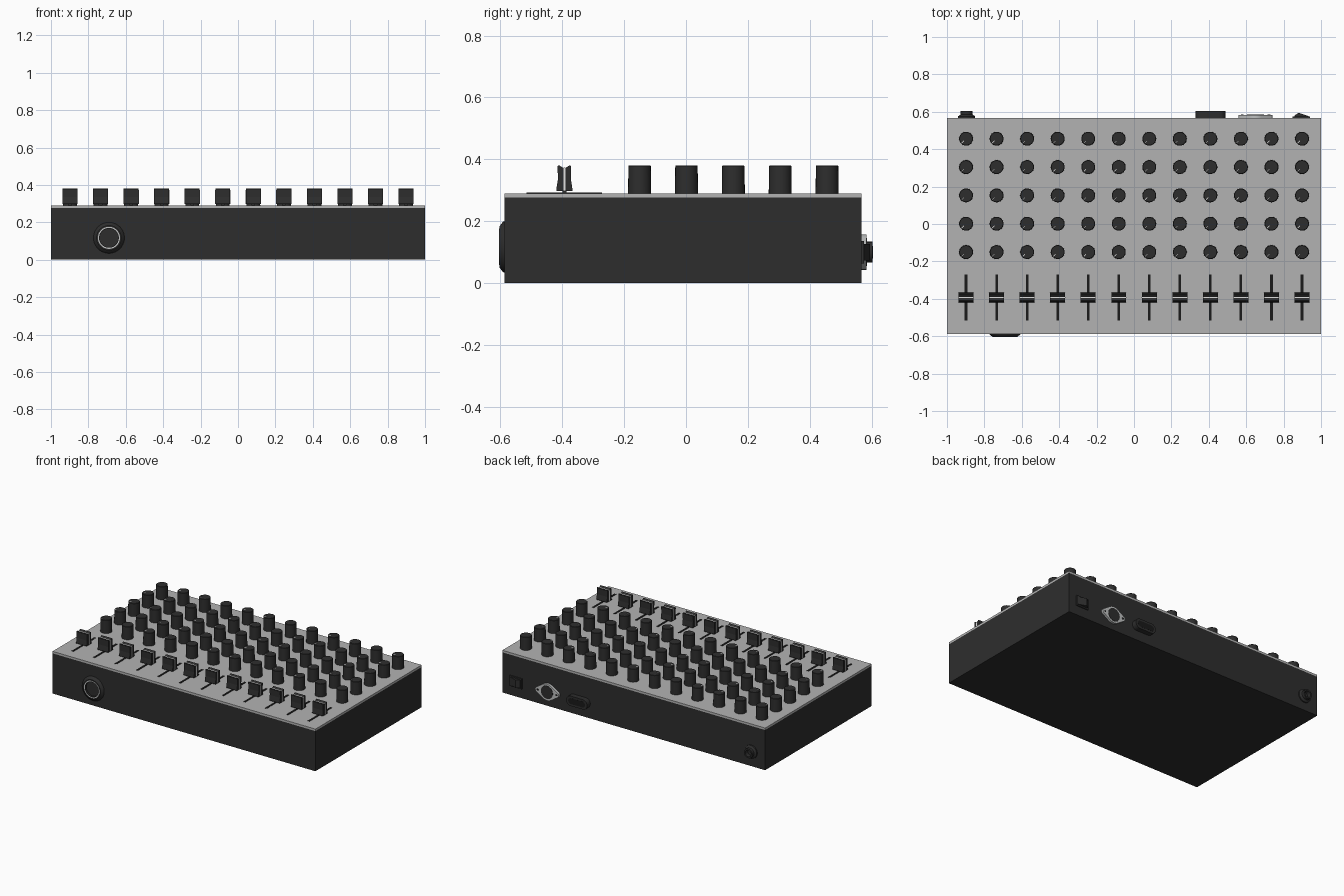
import bpy, bmesh, math
from mathutils import Matrix, Vector

if "Cube" in bpy.data.objects:
    bpy.data.objects.remove(bpy.data.objects["Cube"])


def mat(name, c):
    m = bpy.data.materials.new(name)
    m.diffuse_color = (*c, 1)
    m.use_nodes = True
    m.node_tree.nodes["Principled BSDF"].inputs["Base Color"].default_value = m.diffuse_color
    return m


BLACK = mat("black plastic", (0.027, 0.027, 0.027))
DARK = mat("deep black", (0.010, 0.010, 0.010))
GREY = mat("grey panel", (0.45, 0.45, 0.45))
SILVER = mat("silver metal", (0.52, 0.53, 0.53))
WHITE = mat("white marking", (0.75, 0.75, 0.75))


def finish(name, bm, material, smooth=False):
    bmesh.ops.recalc_face_normals(bm, faces=bm.faces)
    me = bpy.data.meshes.new(name)
    bm.to_mesh(me)
    bm.free()
    me.materials.append(material)
    ob = bpy.data.objects.new(name, me)
    bpy.context.collection.objects.link(ob)
    if smooth:
        bpy.context.view_layer.objects.active = ob
        bpy.ops.object.select_all(action='DESELECT')
        ob.select_set(True)
        bpy.ops.object.shade_smooth_by_angle(angle=math.radians(35))
    return ob


def box(name, lo, hi, material):
    bm = bmesh.new()
    lo, hi = Vector(lo), Vector(hi)
    size = hi - lo
    bmesh.ops.create_cube(bm, size=1, matrix=Matrix.Translation((lo + hi) / 2) @ Matrix.Diagonal((*size, 1)))
    return finish(name, bm, material)


def prism(name, pts, vec, to3d, material, smooth=False):
    """Extrude a closed 2D profile along vec."""
    bm = bmesh.new()
    f = bm.faces.new([bm.verts.new(to3d(a, b)) for a, b in pts])
    r = bmesh.ops.extrude_face_region(bm, geom=[f])
    bmesh.ops.translate(bm, vec=vec, verts=[v for v in r["geom"] if isinstance(v, bmesh.types.BMVert)])
    return finish(name, bm, material, smooth)


def lathe(name, profile, loc, axis, material, n=32):
    """Revolve (radius, height) points about an axis direction."""
    bm = bmesh.new()
    rings = []
    for r, h in profile:
        if r == 0:
            rings.append([bm.verts.new((0, 0, h))])
        else:
            rings.append([bm.verts.new((r * math.cos(2 * math.pi * i / n), r * math.sin(2 * math.pi * i / n), h))
                          for i in range(n)])
    for a, b in zip(rings, rings[1:]):
        for i in range(n):
            j = (i + 1) % n
            vs = [a[i % len(a)], a[j % len(a)], b[j % len(b)], b[i % len(b)]]
            bm.faces.new(list(dict.fromkeys(vs)))
    rot = Vector((0, 0, 1)).rotation_difference(Vector(axis)).to_matrix().to_4x4()
    bm.transform(Matrix.Translation(loc) @ rot)
    return finish(name, bm, material, True)


def copy(ob, name, loc):
    c = ob.copy()
    c.name = name
    c.location = loc
    bpy.context.collection.objects.link(c)


F, B, TOP = -0.587, 0.568, 0.29

# case and top panel
box("case", (-1, F, 0), (1, B, 0.276), BLACK)
box("top_panel", (-1, F, 0.276), (1, B, TOP), GREY)

# first knob and pointer, first fader, then copies over the grid
X0, DX, Y0, DY, FY = -0.898, 0.1633, -0.150, 0.1515, -0.393
knob = lathe("knob", [(0, 0), (0.0372, 0), (0.0362, 0.088), (0.0345, 0.09), (0, 0.09)], (0, 0, 0), (0, 0, 1), BLACK, 24)
pointer = box("knob_pointer", (0.016, -0.0012, 0.0895), (0.034, 0.0012, 0.0908), WHITE)
pointer.rotation_euler.z = math.radians(225)

slot = box("fader_slot", (-0.007, -0.122, -0.002), (0.007, 0.122, 0.002), DARK)
stem = box("fader_stem", (-0.010, -0.006, 0), (0.010, 0.006, 0.03), BLACK)
# fader cap: flared sides with a shallow centre valley
half = [(0.026, 0.008), (0.026, 0.014), (0.021, 0.045), (0.022, 0.088), (0.017, 0.091), (0.004, 0.082)]
cap = prism("fader_cap", half + [(-y, z) for y, z in reversed(half)], (0.08, 0, 0),
            lambda y, z: (-0.04, y, z), BLACK)
line = box("fader_line", (-0.0408, -0.003, 0.008), (0.0408, 0.003, 0.0835), WHITE)

for i in range(12):
    x = X0 + i * DX
    for j in range(5):
        p = (x, Y0 + j * DY, TOP)
        if i or j:
            copy(knob, "knob", p)
            copy(pointer, "knob_pointer", p)
    if i:
        for part in (slot, stem, cap, line):
            copy(part, part.name.split(".")[0], (x, FY, TOP))
for part in (knob, pointer):
    part.location = (X0, Y0, TOP)
for part in (slot, stem, cap, line):
    part.location = (X0, FY, TOP)

# front headphone socket with a silver ring
P = (-0.69, F, 0.117)
lathe("front_socket", [(0, 0), (0.083, 0), (0.081, 0.005), (0.066, 0.016), (0.05, 0.016), (0.05, 0.004), (0, 0.004)],
      P, (0, -1, 0), BLACK, 40)
lathe("front_socket_ring", [(0.059, 0.014), (0.059, 0.0168), (0.053, 0.0168), (0.053, 0.014)], P, (0, -1, 0), SILVER, 40)

# rear power socket
lathe("rear_socket", [(0, 0), (0.046, 0), (0.046, 0.008), (0.032, 0.017), (0.032, 0.035), (0.022, 0.035),
                      (0.022, 0.008), (0, 0.008)], (-0.895, B, 0.1), (0, 1, 0), BLACK)

# rear pill-shaped port with a recessed opening
def stadium(w, r, n=10):
    return [(s * (w - r) + r * math.cos(a0 + math.pi * k / n), r * math.sin(a0 + math.pi * k / n))
            for s, a0 in ((1, -math.pi / 2), (-1, math.pi / 2)) for k in range(n + 1)]


def rear(cx, y):
    return lambda a, b: (cx + a, y, 0.1 + b)


prism("pill_port", stadium(0.08, 0.034), (0, 0.037, 0), rear(0.41, B - 0.002), BLACK, True)
prism("pill_port_opening", stadium(0.064, 0.020), (0, 0.002, 0), rear(0.41, B + 0.034), DARK, True)

# rear round connector: silver flange with ears tapering from the circle
R, EX, ER = 0.057, 0.072, 0.018
t = math.acos((R - ER) / EX)
flange = []
for cx, r, a0, a1 in ((EX, ER, -t, t), (0, R, t, math.pi - t), (-EX, ER, math.pi - t, math.pi + t),
                      (0, R, math.pi + t, 2 * math.pi - t)):
    flange += [(cx + r * math.cos(a0 + (a1 - a0) * k / 10), r * math.sin(a0 + (a1 - a0) * k / 10)) for k in range(11)]
prism("round_connector_flange", flange, (0, 0.015, 0), rear(0.65, B), SILVER, True)
lathe("round_connector_face", [(0, 0), (0.045, 0), (0.045, 0.0165), (0, 0.0165)], (0.65, B, 0.1), (0, 1, 0), BLACK)
for s in (-1, 1):
    lathe("flange_screw", [(0.007, 0), (0.007, 0.0165), (0, 0.0165)], (0.65 + s * EX, B, 0.1), (0, 1, 0), DARK, 12)

# rear rocker switch
box("switch_frame", (0.848, B - 0.002, 0.064), (0.942, B + 0.007, 0.136), BLACK)
prism("switch_rocker", [(0.858, B), (0.858, B + 0.012), (0.880, B + 0.027), (0.934, B + 0.009), (0.934, B)],
      (0, 0, 0.054), lambda x, y: (x, y, 0.073), BLACK)
